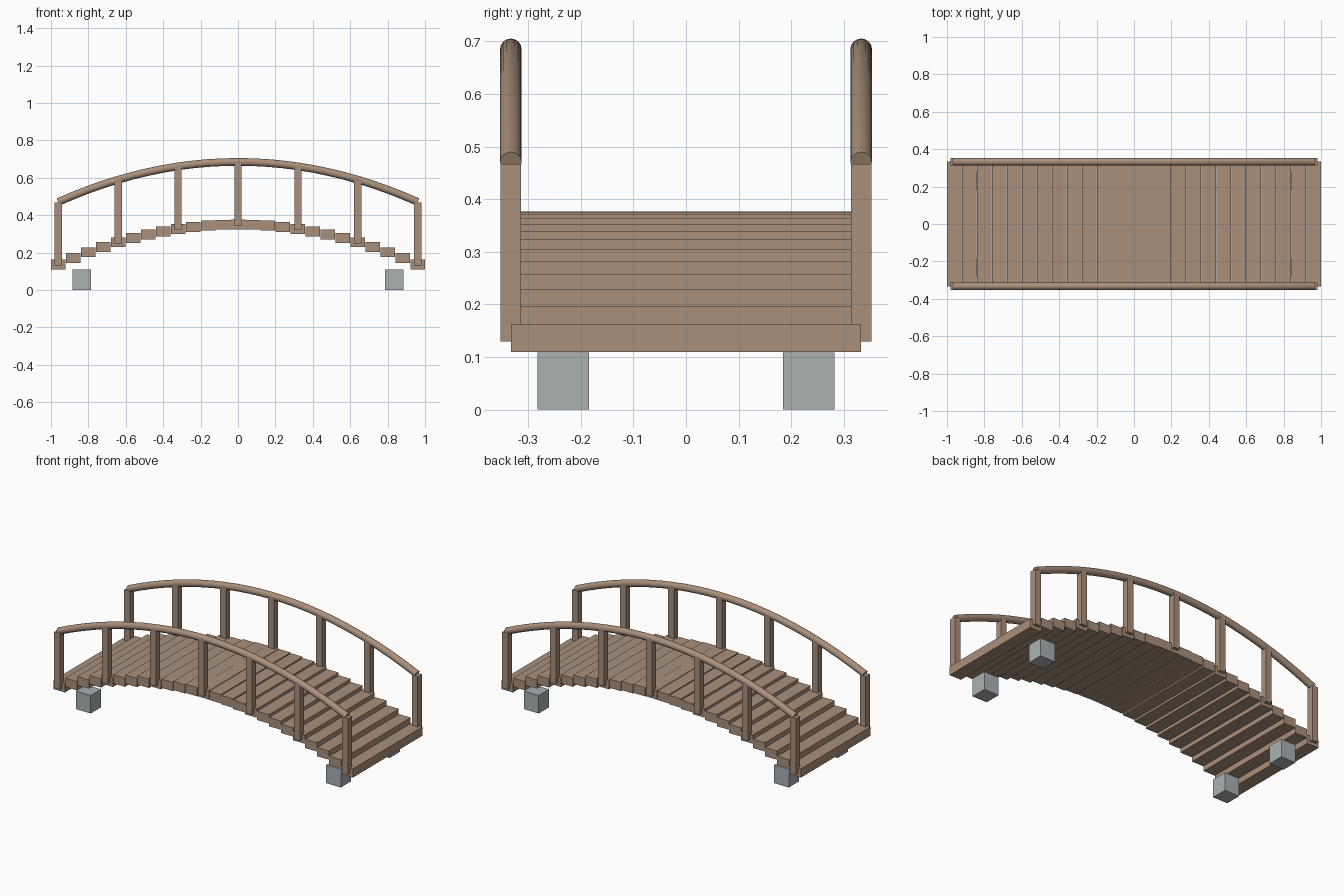
import bpy, bmesh, math
from mathutils import Vector

if "Cube" in bpy.data.objects:
    bpy.data.objects.remove(bpy.data.objects["Cube"])

STEP, RISE, N = 0.0801, 0.214, 12   # plank spacing, arch rise, planks per half
SIDE_Y = 0.333


def material(name, rgb):
    m = bpy.data.materials.new(name)
    m.diffuse_color = (*rgb, 1)
    m.use_nodes = True
    m.node_tree.nodes["Principled BSDF"].inputs["Base Color"].default_value = m.diffuse_color
    return m


wood = material("warm_wood", (0.40, 0.28, 0.20))
stone = material("grey_stone", (0.41, 0.44, 0.45))


def drop(x):
    """How far the arch has fallen at x."""
    return RISE * (x / (N * STEP)) ** 2


def finish(name, bm, mat):
    bmesh.ops.recalc_face_normals(bm, faces=bm.faces[:])
    mesh = bpy.data.meshes.new(name)
    bm.to_mesh(mesh)
    bm.free()
    mesh.materials.append(mat)
    ob = bpy.data.objects.new(name, mesh)
    bpy.context.collection.objects.link(ob)
    return ob


def box(name, x, y, z0, z1, sx, sy, mat):
    bm = bmesh.new()
    bmesh.ops.create_cube(bm, size=1)
    for v in bm.verts:
        v.co = (x + v.co.x * sx, y + v.co.y * sy,
                (z0 + z1) / 2 + v.co.z * (z1 - z0))
    return finish(name, bm, mat)


def handrail(name, y, radius=0.0205, sides=16):
    """Round tube swept along the arch, with flat square-cut ends."""
    bm = bmesh.new()
    rings = []
    for i in range(-N, N + 1):
        x = i * STEP
        slope = -2 * RISE * x / (N * STEP) ** 2
        normal = Vector((-slope, 0, 1)).normalized()
        centre = Vector((x, y, 0.685 - drop(x)))
        rings.append([bm.verts.new(centre + radius * (
            math.cos(a) * normal + math.sin(a) * Vector((0, 1, 0))))
            for a in (2 * math.pi * k / sides for k in range(sides))])
    for a, b in zip(rings, rings[1:]):
        for k in range(sides):
            n = (k + 1) % sides
            bm.faces.new((a[k], a[n], b[n], b[k]))
    bm.faces.new(rings[0])
    bm.faces.new(rings[-1])
    ob = finish(name, bm, wood)
    bpy.ops.object.select_all(action='DESELECT')
    bpy.context.view_layer.objects.active = ob
    ob.select_set(True)
    bpy.ops.object.shade_smooth_by_angle(angle=math.radians(40))


# Stepped deck planks along the arch
for i in range(-N, N + 1):
    x = i * STEP
    top = 0.377 - drop(x)
    box("deck_plank", x, 0, top - 0.053, top, 0.0778, 2 * SIDE_Y, wood)

# Railings: a post on every fourth plank and a curved handrail
for y in (-SIDE_Y, SIDE_Y):
    for i in range(-N, N + 1, 4):
        x = i * STEP
        d = drop(x)
        box("railing_post", x, y, 0.344 - d, 0.681 - d, 0.039, 0.039, wood)
    handrail("handrail", y)

# Stone footings
for x in (-0.835, 0.835):
    for y in (-0.233, 0.233):
        box("footing", x, y, 0, 0.109, 0.098, 0.098, stone)
